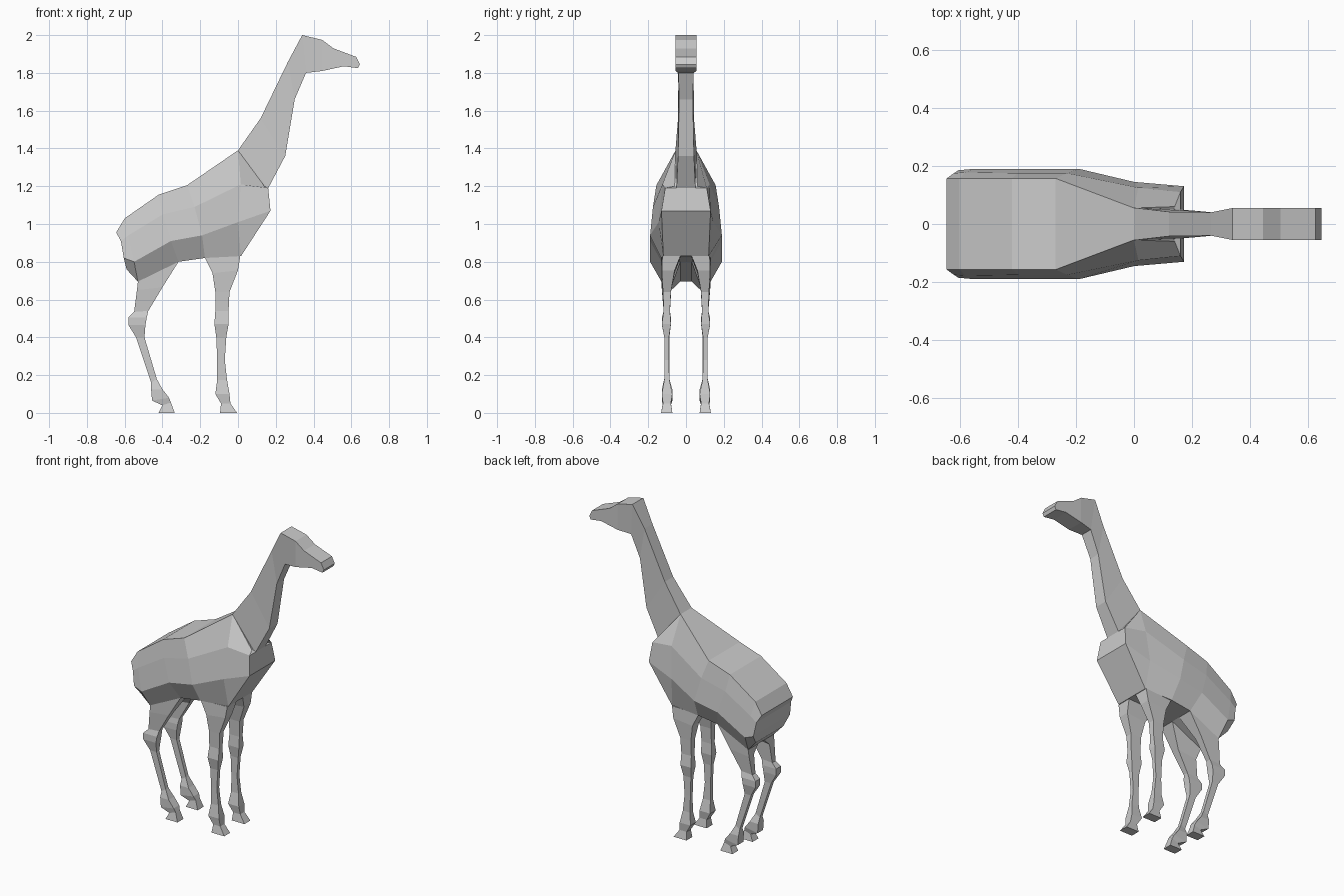
import bpy, bmesh


def loft(name, rings, mirror=False):
    """Skin a list of closed rings; caps are built as strips across each ring."""
    bm = bmesh.new()
    loops = [[bm.verts.new(p) for p in ring] for ring in rings]
    n = len(rings[0])
    for a, b in zip(loops, loops[1:]):
        for i in range(n):
            j = (i + 1) % n
            bm.faces.new((a[i], a[j], b[j], b[i]))
    for cap in (loops[0], loops[-1]):
        for i in range(n // 2 - 1):
            bm.faces.new((cap[i], cap[i + 1], cap[n - 2 - i], cap[n - 1 - i]))
    bmesh.ops.remove_doubles(bm, verts=bm.verts, dist=0.0005)
    bmesh.ops.recalc_face_normals(bm, faces=bm.faces)
    me = bpy.data.meshes.new(name)
    bm.to_mesh(me)
    bm.free()
    ob = bpy.data.objects.new(name, me)
    bpy.context.collection.objects.link(ob)
    if mirror:
        mod = ob.modifiers.new("other_side", 'MIRROR')
        mod.use_axis = (False, True, False)
        mod.use_mirror_merge = False
    return ob


def symmetric(half):
    """Half section (x, z, half width) from top to bottom -> full ring."""
    return [(x, y, z) for x, z, y in half] + [(x, -y, z) for x, z, y in reversed(half)]


def leg_ring(xb, zb, xf, zf, yi, yo):
    return [(xb, yi, zb), (xb, yo, zb), (xf, yo, zf), (xf, yi, zf)]


# Body: ridge, upper flank, lower flank, belly at each station
body = [
    [(-.645, .955, .157), (-.62, .91, .175), (-.605, .82, .185), (-.59, .76, .14)],
    [(-.60, 1.03, .157), (-.58, .94, .178), (-.55, .80, .19), (-.53, .695, .13)],
    [(-.42, 1.155, .157), (-.40, 1.05, .175), (-.355, .91, .19), (-.315, .80, .13)],
    [(-.27, 1.205, .157), (-.23, 1.09, .175), (-.19, .94, .19), (-.175, .82, .13)],
    [(0, 1.39, .055), (.015, 1.21, .125), (0, 1.01, .145), (.015, .83, .12)],
    [(.14, 1.20, .06), (.16, 1.19, .11), (.172, 1.07, .13), (.016, .83, .12)],
]
loft("body", [symmetric(s) for s in body])

# Neck and head: back/top edge, front/bottom edge
neck_head = [
    [(-.01, 1.37, .05), (.13, 1.17, .05)],
    [(0, 1.39, .056), (.16, 1.19, .05)],
    [(.12, 1.56, .042), (.25, 1.36, .042)],
    [(.265, 1.86, .04), (.30, 1.66, .036)],
    [(.34, 2.0, .055), (.36, 1.80, .04)],
    [(.445, 1.975, .055), (.445, 1.81, .055)],
    [(.505, 1.93, .055), (.50, 1.822, .055)],
    [(.625, 1.885, .055), (.56, 1.835, .055)],
    [(.645, 1.845, .055), (.635, 1.825, .055)],
]
loft("neck_and_head", [symmetric(s) for s in neck_head])

# Front legs
front = [
    (-.175, .82, .012, .83, .03, .125),
    (-.135, .74, 0, .755, .06, .128),
    (-.12, .64, -.045, .64, .08, .122),
    (-.12, .54, -.05, .54, .085, .118),
    (-.125, .47, -.05, .47, .08, .128),
    (-.115, .40, -.062, .40, .09, .115),
    (-.11, .28, -.07, .28, .09, .114),
    (-.11, .175, -.058, .175, .088, .115),
    (-.12, .10, -.045, .10, .072, .128),
    (-.09, .05, -.04, .05, .08, .122),
    (-.095, 0, -.005, 0, .072, .132),
]
loft("front_legs", [leg_ring(*s) for s in front], True)

# Hind legs
hind = [
    (-.53, .695, -.315, .80, .03, .13),
    (-.535, .65, -.40, .665, .078, .128),
    (-.55, .535, -.475, .54, .085, .118),
    (-.58, .505, -.483, .505, .08, .128),
    (-.58, .465, -.49, .465, .08, .128),
    (-.54, .40, -.495, .40, .088, .115),
    (-.46, .16, -.43, .18, .088, .115),
    (-.46, .125, -.40, .125, .072, .128),
    (-.455, .065, -.365, .08, .072, .128),
    (-.40, .04, -.355, .055, .08, .122),
    (-.42, 0, -.335, 0, .072, .132),
]
loft("hind_legs", [leg_ring(*s) for s in hind], True)
